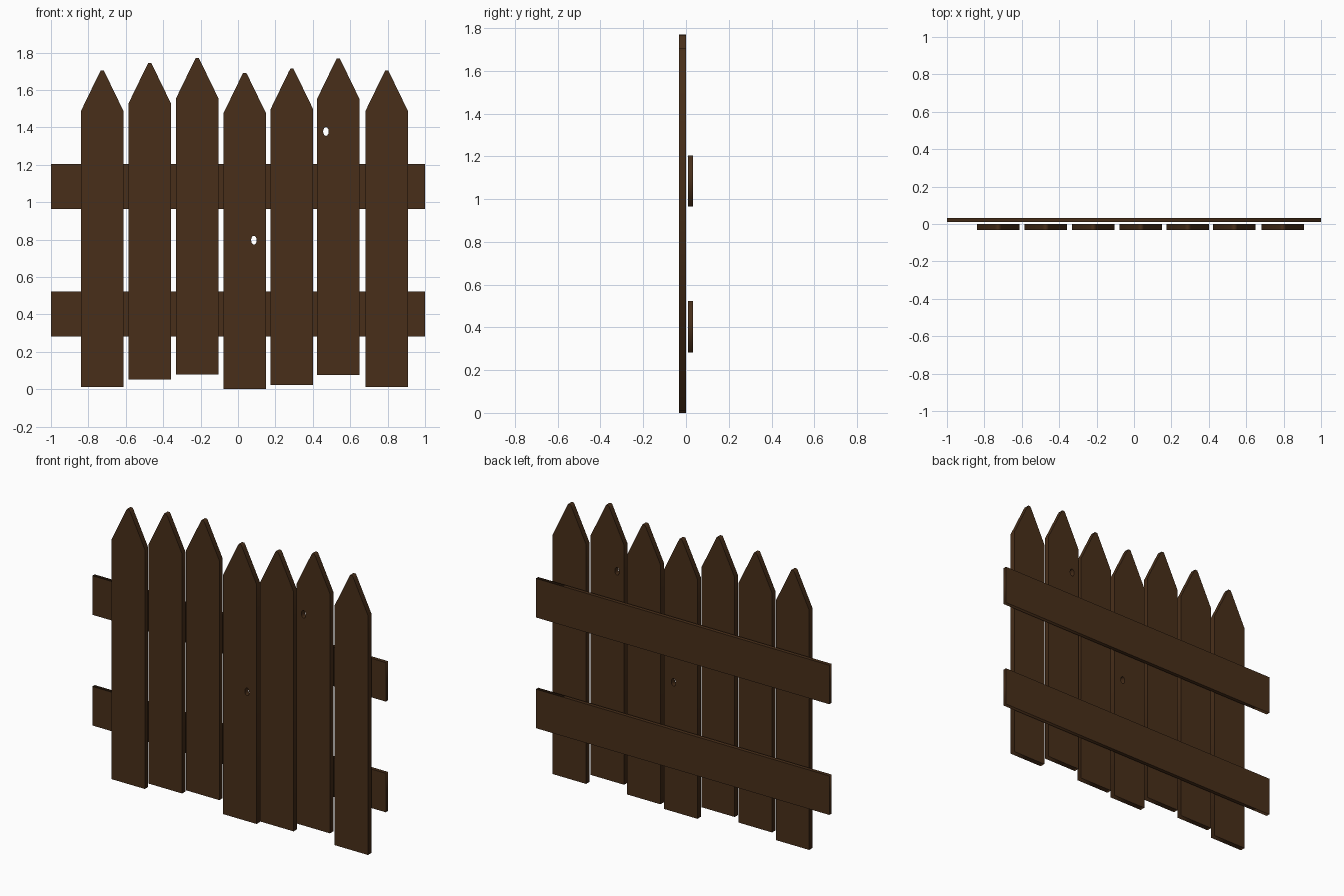
import bpy
from math import sin, cos, pi

if "Cube" in bpy.data.objects:
    bpy.data.objects.remove(bpy.data.objects["Cube"])

wood = bpy.data.materials.new("dark_wood")
wood.diffuse_color = (0.065, 0.028, 0.01, 1)
wood.use_nodes = True
wood.node_tree.nodes["Principled BSDF"].inputs["Base Color"].default_value = wood.diffuse_color


def board(name, outlines, y0, y1):
    """Flat board from x/z outlines (inner outlines become holes), thick from y0 to y1."""
    cu = bpy.data.curves.new(name, 'CURVE')
    cu.dimensions = '2D'
    cu.fill_mode = 'BOTH'
    cu.extrude = (y1 - y0) / 2
    for pts in outlines:
        s = cu.splines.new('POLY')
        s.points.add(len(pts) - 1)
        for p, (x, z) in zip(s.points, pts):
            p.co = (x, z, 0, 1)
        s.use_cyclic_u = True
    ob = bpy.data.objects.new(name, cu)
    bpy.context.collection.objects.link(ob)
    ob.rotation_euler = (pi / 2, 0, 0)
    ob.location.y = (y0 + y1) / 2
    cu.materials.append(wood)
    bpy.ops.object.select_all(action='DESELECT')
    ob.select_set(True)
    bpy.context.view_layer.objects.active = ob
    bpy.ops.object.convert(target='MESH')


# Pickets: centre x and bottom z
pickets = [(-0.726, 0.012), (-0.472, 0.052), (-0.218, 0.079), (0.036, 0.0),
           (0.288, 0.022), (0.536, 0.076), (0.795, 0.012)]
# Knot holes: picket index -> centre
knots = {3: (0.085, 0.797), 5: (0.47, 1.378)}

W = 0.114
profile = [(-W, 0), (W, 0), (W, 1.475), (0.017, 1.675), (0.008, 1.692),
           (-0.008, 1.692), (-0.017, 1.675), (-W, 1.475)]
for i, (x, z) in enumerate(pickets):
    outlines = [[(x + px, z + pz) for px, pz in profile]]
    if i in knots:
        kx, kz = knots[i]
        outlines.append([(kx + 0.015 * cos(a * pi / 6), kz + 0.024 * sin(a * pi / 6))
                         for a in range(12)])
    board(f"picket_{i + 1}", outlines, -0.033, 0.0)

# Rails behind the pickets
for name, z0 in (("lower_rail", 0.283), ("upper_rail", 0.965)):
    board(name, [[(-1, z0), (1, z0), (1, z0 + 0.24), (-1, z0 + 0.24)]], 0.01, 0.033)
